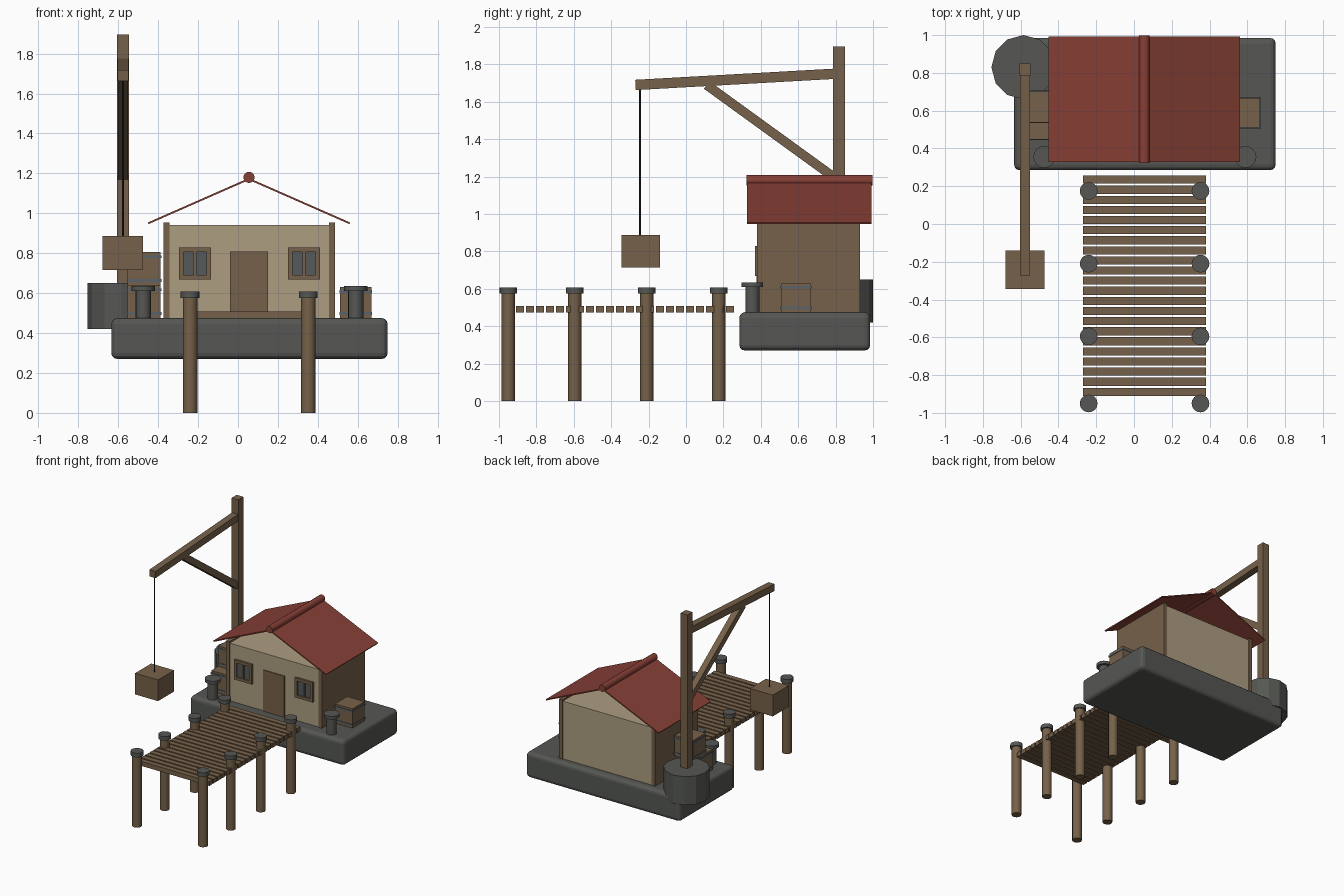
import bpy
import math
from mathutils import Vector

old = bpy.data.objects.get("Cube")
if old:
    bpy.data.objects.remove(old, do_unlink=True)


def material(name, rgb):
    m = bpy.data.materials.new(name)
    m.use_nodes = True
    m.diffuse_color = (*rgb, 1)
    m.node_tree.nodes["Principled BSDF"].inputs["Base Color"].default_value = (*rgb, 1)
    return m


wood = material("brown wood", (0.18, 0.12, 0.067))
plaster = material("cream plaster", (0.42, 0.34, 0.22))
stone = material("grey stone", (0.092, 0.096, 0.087))
tile = material("red roof tile", (0.24, 0.05, 0.036))
steel = material("blue grey steel", (0.10, 0.125, 0.145))
glass = material("dull glass", (0.09, 0.10, 0.10))
rope_dark = material("dark rope", (0.02, 0.019, 0.016))


def box(name, lo, hi, mat, bevel=0, segments=2):
    """Box between two opposite corners."""
    lo, hi = Vector(lo), Vector(hi)
    bpy.ops.mesh.primitive_cube_add(size=1, location=(lo + hi) / 2)
    ob = bpy.context.object
    ob.name = name
    ob.scale = hi - lo
    bpy.ops.object.transform_apply(location=False, rotation=False, scale=True)
    ob.data.materials.append(mat)
    if bevel:
        mod = ob.modifiers.new("rounded edges", "BEVEL")
        mod.width, mod.segments = bevel, segments
    return ob


def cylinder(name, x, y, z0, z1, r, mat, sides=16, smooth=True):
    """Upright cylinder."""
    bpy.ops.mesh.primitive_cylinder_add(vertices=sides, radius=r, depth=z1 - z0,
                                        location=(x, y, (z0 + z1) / 2))
    ob = bpy.context.object
    ob.name = name
    ob.data.materials.append(mat)
    if smooth:
        bpy.ops.object.shade_smooth_by_angle()
    return ob


def beam(name, x, start, end, width, mat):
    """Square timber between two (y, z) points."""
    a, b = Vector((x, *start)), Vector((x, *end))
    d = b - a
    half = Vector((width, d.length, width)) / 2
    ob = box(name, -half, half, mat)
    ob.location = (a + b) / 2
    ob.rotation_euler.x = math.atan2(d.z, d.y)
    return ob


def crate(name, x, y, z, s=0.156):
    """Wooden crate with two steel bands."""
    h = s / 2
    box(name, (x - h, y - h, z), (x + h, y + h, z + s), wood)
    h += 0.004
    for i, bz in enumerate((0.016, s - 0.03)):
        box(f"{name}_band_{i}", (x - h, y - h, z + bz), (x + h, y + h, z + bz + 0.014), steel)


# Stone base
DECK = 0.475
box("stone_base", (-0.635, 0.285, 0.27), (0.75, 0.985, DECK), stone, 0.03, 3)

# House walls
box("house_walls", (-0.345, 0.385, DECK), (0.46, 0.925, 0.942), plaster)
for name, x in (("right_wall", -0.373), ("left_wall", 0.456)):
    box(name, (x, 0.38, DECK), (x + 0.03, 0.93, 0.955), wood)
box("door", (-0.04, 0.377, DECK), (0.15, 0.39, 0.808), wood)

# Windows: four frame bars, a pane and a mullion
for side, cx in (("right", -0.215), ("left", 0.33)):
    cz, h, t = 0.748, 0.08, 0.022
    box(f"{side}_window_pane", (cx - h, 0.38, cz - h), (cx + h, 0.386, cz + h), glass)
    for s in (-1, 1):
        x0, z0 = cx + s * (h - t / 2), cz + s * (h - t / 2)
        box(f"{side}_window_upright", (x0 - t / 2, 0.368, cz - h),
            (x0 + t / 2, 0.386, cz + h), wood)
        box(f"{side}_window_rail", (cx - h + t, 0.368, z0 - t / 2),
            (cx + h - t, 0.386, z0 + t / 2), wood)
    box(f"{side}_window_mullion", (cx - 0.007, 0.37, cz - h + t),
        (cx + 0.007, 0.386, cz + h - t), wood)

# Roof: two tiled slopes and a round ridge
RIDGE_X, RIDGE_Z, ROOF_Y0, ROOF_Y1 = 0.055, 1.172, 0.327, 0.993
RUN, DROP = 0.505, 0.222
slope = math.hypot(RUN, DROP)
COLS, ROWS = 5, 9
for side, s in (("right", -1), ("left", 1)):
    turn = s * math.atan2(DROP, RUN)
    panel = box(f"{side}_roof_panel", (-slope / 2, ROOF_Y0, -0.005),
                (slope / 2, ROOF_Y1, 0.004), tile)
    panel.location = (RIDGE_X + s * RUN / 2, (ROOF_Y0 + ROOF_Y1) / 2, RIDGE_Z - DROP / 2)
    panel.rotation_euler.y = turn
    w, d = slope / COLS, (ROOF_Y1 - ROOF_Y0) / ROWS
    first = box(f"{side}_roof_tiles", (-w / 2 + 0.002, -d / 2 + 0.002, 0),
                (w / 2 - 0.002, d / 2 - 0.002, 0.009), tile)
    first.rotation_euler.y = turn
    first.location = (RIDGE_X + s * RUN * 0.5 / COLS, ROOF_Y0 + d / 2,
                      RIDGE_Z - DROP * 0.5 / COLS)
    # step outwards along the slope, then back along the ridge
    for count, offset in ((COLS, (s * w, 0, 0)), (ROWS, (0, d, 0))):
        mod = first.modifiers.new("repeat", "ARRAY")
        mod.count = count
        mod.use_relative_offset = False
        mod.use_constant_offset = True
        mod.constant_offset_displace = offset
ridge = cylinder("roof_ridge", RIDGE_X, 0.66, -0.337, 0.337, 0.028, tile)
ridge.location.z = 1.18
ridge.rotation_euler.x = math.pi / 2

# Crane
CRANE_X = -0.577
cylinder("crane_drum", -0.585, 0.83, 0.42, 0.65, 0.17, stone, 12, False)
box("crane_post", (CRANE_X - 0.03, 0.785, 0.6), (CRANE_X + 0.03, 0.85, 1.895), wood)
beam("crane_arm", CRANE_X, (-0.27, 1.69), (0.80, 1.75), 0.055, wood)
beam("crane_brace", CRANE_X, (0.11, 1.69), (0.80, 1.19), 0.05, wood)
cylinder("crane_rope", CRANE_X, -0.245, 0.88, 1.69, 0.005, rope_dark, 8)
box("hanging_load", (-0.68, -0.345, 0.715), (-0.475, -0.14, 0.887), wood)

# Crates beside the house
crate("left_crate", 0.59, 0.588, DECK)
crate("lower_right_crate", -0.47, 0.53, DECK, 0.165)
crate("upper_right_crate", -0.47, 0.62, DECK + 0.165, 0.165)

# Bollards on the base
for side, x in (("right", -0.475), ("left", 0.59)):
    cylinder(f"{side}_bollard", x, 0.355, DECK, 0.62, 0.038, stone)
    cylinder(f"{side}_bollard_cap", x, 0.355, 0.61, 0.635, 0.058, stone)

# Jetty: planks on capped posts
for i in range(22):
    y = 0.235 - 0.0535 * i
    box(f"jetty_plank_{i}", (-0.27, y - 0.0215, 0.472), (0.38, y + 0.0215, 0.508), wood)
for i, y in enumerate((0.175, -0.21, -0.595, -0.95)):
    for side, x in (("right", -0.24), ("left", 0.352)):
        cylinder(f"{side}_jetty_post_{i}", x, y, 0, 0.58, 0.036, wood)
        cylinder(f"{side}_jetty_cap_{i}", x, y, 0.575, 0.608, 0.047, stone)
